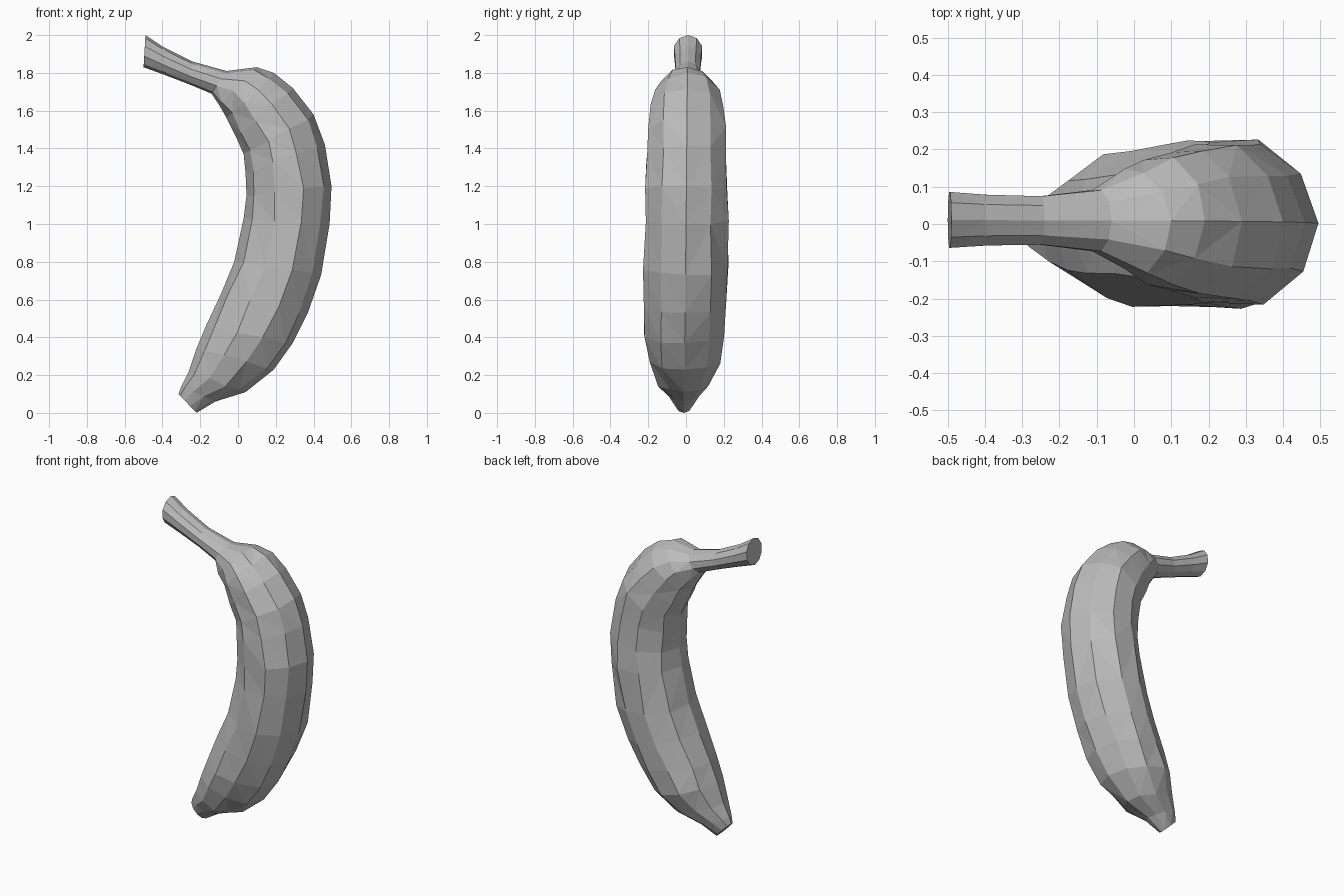
import bpy, bmesh, math, random
from mathutils import Vector

cube = bpy.data.objects.get("Cube")
if cube:
    bpy.data.objects.remove(cube, do_unlink=True)

random.seed(4)
SIDES = 10

# Single flat grey
grey = bpy.data.materials.new("plain grey")
grey.use_nodes = True
grey.diffuse_color = (0.5, 0.5, 0.5, 1)
grey.node_tree.nodes["Principled BSDF"].inputs["Base Color"].default_value = (0.5, 0.5, 0.5, 1)

# Cross-sections from stem to tip: outer x, z, inner x, z, half width
sections = [
    (-0.49, 2.00, -0.50, 1.83, 0.075),
    (-0.40, 1.94, -0.39, 1.79, 0.068),
    (-0.24, 1.86, -0.26, 1.74, 0.065),
    (-0.06, 1.81, -0.14, 1.69, 0.082),
    (0.10, 1.83, -0.10, 1.63, 0.135),
    (0.19, 1.80, -0.06, 1.56, 0.17),
    (0.29, 1.72, -0.01, 1.46, 0.19),
    (0.40, 1.58, 0.03, 1.37, 0.20),
    (0.46, 1.42, 0.04, 1.27, 0.21),
    (0.495, 1.20, 0.045, 1.15, 0.217),
    (0.485, 1.00, 0.03, 1.03, 0.22),
    (0.44, 0.73, -0.02, 0.80, 0.22),
    (0.37, 0.53, -0.09, 0.63, 0.215),
    (0.29, 0.37, -0.17, 0.46, 0.21),
    (0.19, 0.23, -0.22, 0.34, 0.19),
    (0.04, 0.11, -0.26, 0.22, 0.135),
    (-0.12, 0.06, -0.30, 0.14, 0.08),
    (-0.22, 0.00, -0.315, 0.10, 0.045),
]

# Faceted peel: elliptical rings bridged with triangles
bm = bmesh.new()
rings = []
for ox, oz, ix, iz, half in sections:
    outer, inner = Vector((ox, 0, oz)), Vector((ix, 0, iz))
    middle, arm = (outer + inner) / 2, (outer - inner) / 2
    lean = 0.012 * (middle.z - 1)
    ring = []
    for k in range(SIDES):
        a = math.tau * k / SIDES
        p = middle + arm * math.cos(a)
        p.y = half * math.sin(a) / math.sin(math.tau * 0.2) + lean
        # Slight unevenness on the flanks of the body
        if half > 0.1 and k not in (0, SIDES // 2):
            p += Vector([random.uniform(-0.008, 0.008) for _ in range(3)])
        ring.append(bm.verts.new(p))
    rings.append(ring)

for a, b in zip(rings, rings[1:]):
    for k in range(SIDES):
        n = (k + 1) % SIDES
        bm.faces.new((a[k], a[n], b[n], b[k]))
bm.faces.new(rings[0])
bm.faces.new(rings[-1])
bmesh.ops.recalc_face_normals(bm, faces=bm.faces)
bmesh.ops.triangulate(bm, faces=[f for f in bm.faces if len(f.verts) == 4])

mesh = bpy.data.meshes.new("banana")
bm.to_mesh(mesh)
bm.free()
mesh.materials.append(grey)
banana = bpy.data.objects.new("banana", mesh)
bpy.context.collection.objects.link(banana)
